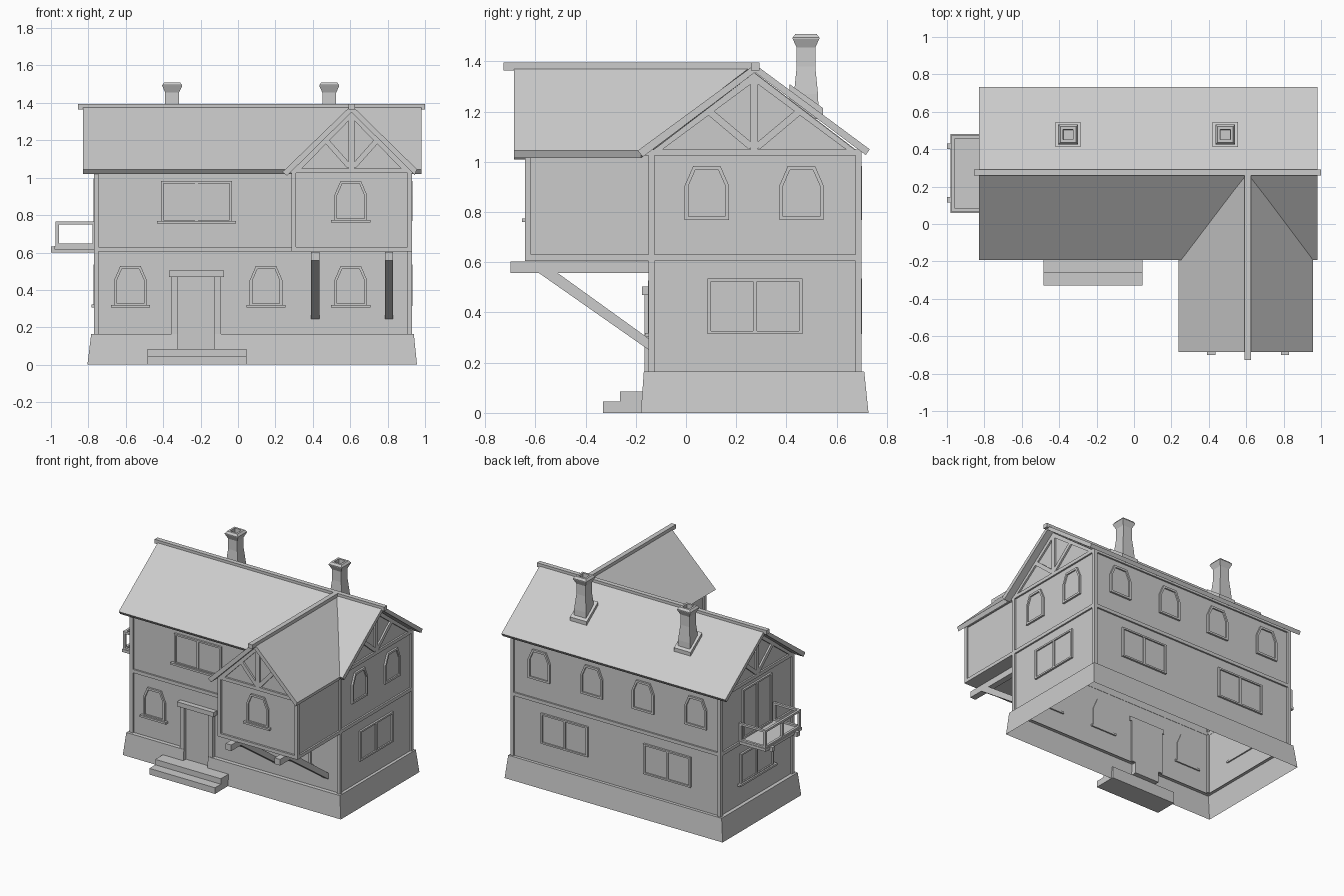
import bpy, bmesh, math
from mathutils import Vector

if "Cube" in bpy.data.objects:
    bpy.data.objects.remove(bpy.data.objects["Cube"])

# Each side maps (u, v, outward distance d) to world space
SIDE = {
    'front': lambda u, v, d: (u, -d, v),
    'back': lambda u, v, d: (u, d, v),
    'right': lambda u, v, d: (d, u, v),
    'left': lambda u, v, d: (-d, u, v),
    'top': lambda u, v, d: (u, v, d),
}
WALL = {'front': 0.138, 'back': 0.688, 'right': 0.918, 'left': 0.758}


def finish(name, bm):
    bmesh.ops.recalc_face_normals(bm, faces=bm.faces)
    me = bpy.data.meshes.new(name)
    bm.to_mesh(me)
    bm.free()
    ob = bpy.data.objects.new(name, me)
    bpy.context.collection.objects.link(ob)
    return ob


def loft(name, rings, caps=True, closed=False):
    """Skin a sequence of 3D loops; closed joins the last loop to the first."""
    bm = bmesh.new()
    vs = [[bm.verts.new(p) for p in r] for r in rings]
    n = len(rings[0])
    pairs = list(zip(vs, vs[1:])) + ([(vs[-1], vs[0])] if closed else [])
    for a, b in pairs:
        for i in range(n):
            j = (i + 1) % n
            bm.faces.new((a[i], a[j], b[j], b[i]))
    if caps and not closed:
        bm.faces.new(vs[0])
        bm.faces.new(vs[-1])
    return finish(name, bm)


def prism(name, pts, d0, d1, side):
    f = SIDE[side]
    return loft(name, [[f(u, v, d) for u, v in pts] for d in (d0, d1)])


def rect(u0, u1, v0, v1):
    return [(u0, v0), (u1, v0), (u1, v1), (u0, v1)]


def box(name, x0, x1, y0, y1, z0, z1):
    return prism(name, rect(x0, x1, y0, y1), z0, z1, 'top')


def ring(name, outer, inner, d0, d1, side):
    f = SIDE[side]
    loops = [(outer, d0), (outer, d1), (inner, d1), (inner, d0)]
    return loft(name, [[f(u, v, d) for u, v in p] for p, d in loops], closed=True)


def bar(name, a, b, w, d0, d1, side):
    a, b = Vector(a), Vector(b)
    t = (b - a).normalized()
    n = Vector((-t.y, t.x)) * w / 2
    return prism(name, [a + n, b + n, b - n, a - n], d0, d1, side)


def timber_panel(name, side, u0, u1, v0, v1, d):
    w = 0.025
    ring(name, rect(u0, u1, v0, v1), rect(u0 + w, u1 - w, v0 + w, v1 - w), d - 0.014, d, side)


def sill(side, u, v, hw, d):
    prism('window_sill', rect(u - hw, u + hw, v - 0.008, v + 0.006), d - 0.01, d + 0.025, side)


def arch(u, v, hw, h, e):
    return [(u - hw + e, v + e), (u + hw - e, v + e), (u + hw - e, v + h * 0.64),
            (u + hw * 0.62 - e * 0.6, v + h - e), (u - hw * 0.62 + e * 0.6, v + h - e),
            (u - hw + e, v + h * 0.64)]


def arched_window(side, u, v, d, with_sill=False):
    ring('arched_window_frame', arch(u, v, 0.088, 0.215, 0), arch(u, v, 0.088, 0.215, 0.015),
         d - 0.005, d + 0.014, side)
    prism('arched_window_pane', arch(u, v, 0.088, 0.215, 0.01), d - 0.005, d + 0.004, side)
    if with_sill:
        sill(side, u, v, 0.105, d)


def double_window(side, u, v, d, hw=0.19, h=0.22, with_sill=False):
    ring('double_window_frame', rect(u - hw, u + hw, v, v + h),
         rect(u - hw + 0.014, u + hw - 0.014, v + 0.012, v + h - 0.012), d - 0.005, d + 0.014, side)
    prism('double_window_mullion', rect(u - 0.008, u + 0.008, v + 0.012, v + h - 0.012), d - 0.005, d + 0.012, side)
    prism('double_window_pane', rect(u - hw + 0.01, u + hw - 0.01, v + 0.01, v + h - 0.01), d - 0.005, d + 0.004, side)
    if with_sill:
        sill(side, u, v, hw + 0.022, d)


def gable_truss(side, c, half, d):
    """King post, two braces and two rafters over a gable centred on c."""
    d0 = d - 0.014
    prism('gable_tie_beam', rect(c - half, c + half, 1.025, 1.05), d0, d, side)
    prism('gable_king_post', rect(c - 0.015, c + 0.015, 1.05, 1.34), d0, d, side)
    k = 0.31 / half
    for s in (-1, 1):
        prism('gable_rafter', [(c + s * half, 1.03), (c + s * (half - 0.06), 1.05),
                               (c, 1.32), (c, 1.355)], d0, d, side)
        bar('gable_brace', (c + s * 0.012, 1.06), (c + s * half * 0.42, 1.06 + 0.14), 0.028, d0, d, side)


# Main house walls, open underneath
def open_walls():
    bm = bmesh.new()
    prof = [(-0.138, 0.16), (-0.138, 1.04), (0.275, 1.355), (0.688, 1.04), (0.688, 0.16)]
    a, b = [[bm.verts.new((x, y, z)) for y, z in prof] for x in (-0.758, 0.918)]
    bm.faces.new(a)
    bm.faces.new(b)
    for i in range(4):
        bm.faces.new((a[i], a[i + 1], b[i + 1], b[i]))
    bmesh.ops.delete(bm, geom=[f for f in bm.faces if abs(f.normal.z) > 0.9], context='FACES')
    finish('house_walls', bm)


# Sloping stone plinth with a notch for the door
def plinth():
    bm = bmesh.new()
    h = 0.165
    lo = [bm.verts.new((x, y, 0)) for x, y in rect(-0.805, 0.957, -0.18, 0.727)]
    hi = [bm.verts.new((x, y, h)) for x, y in rect(-0.785, 0.94, -0.168, 0.71)]
    wall = [bm.verts.new((x, y, h)) for x, y in rect(-0.758, 0.918, -0.138, 0.688)]
    notch = [bm.verts.new((x, -0.18 + 0.012 * z / h, z)) for x, z in
             ((-0.125, h), (-0.125, 0.085), (-0.32, 0.085), (-0.32, h))]
    back = [bm.verts.new((v.co.x, -0.138, v.co.z)) for v in notch]
    bm.faces.new([lo[0], lo[1], hi[1]] + notch + [hi[0]])
    for i in range(1, 4):
        j = (i + 1) % 4
        bm.faces.new((lo[i], lo[j], hi[j], hi[i]))
        bm.faces.new((hi[i], hi[j], wall[j], wall[i]))
    for i in range(3):
        bm.faces.new((notch[i], notch[i + 1], back[i + 1], back[i]))
    bm.faces.new((hi[0], notch[3], back[3], wall[0]))
    bm.faces.new((notch[0], hi[1], wall[1], back[0]))
    finish('plinth', bm)


open_walls()
plinth()

# Overhanging front wing
wing = [(0.297, 0.605), (0.918, 0.605), (0.918, 1.03), (0.607, 1.345), (0.297, 1.03)]
prism('wing_walls', wing, 0.13, 0.628, 'front')

# Timber framing
timber_panel('front_upper_timbers', 'front', -0.77, 0.31, 0.605, 1.05, 0.15)
timber_panel('wing_front_timbers', 'front', 0.285, 0.93, 0.605, 1.05, 0.642)
timber_panel('wing_right_timbers', 'right', -0.642, -0.125, 0.605, 1.05, 0.93)
timber_panel('wing_left_timbers', 'left', -0.642, -0.138, 0.605, 1.05, -0.285)
timber_panel('back_upper_timbers', 'back', -0.77, 0.93, 0.605, 1.05, 0.70)
for side, d in (('right', 0.93), ('left', 0.77)):
    timber_panel(side + '_upper_timbers', side, -0.15, 0.70, 0.605, 1.05, d)
    gable_truss(side, 0.272, 0.425, d)
gable_truss('front', 0.607, 0.325, 0.642)
for x in (-0.77, 0.905):
    for y in (-0.15, 0.675):
        box('corner_post', x, x + 0.025, y, y + 0.025, 0.165, 0.61)

# Roofs: the wing roof ends along the valleys of the main roof
main_roof = [(-0.192, 1.045), (0.275, 1.388), (0.732, 1.05), (0.716, 1.027), (0.275, 1.357), (-0.172, 1.02)]
prism('main_roof', main_roof, -0.83, 0.98, 'right')
wing_roof = [(0.237, 1.03), (0.607, 1.388), (0.957, 1.045), (0.945, 1.015), (0.607, 1.35), (0.262, 1.01)]
valley = [-0.19, 0.27, -0.18, -0.18, 0.27, -0.18]
loft('wing_roof', [[(x, -0.685, z) for x, z in wing_roof],
                   [(x, y, z) for (x, z), y in zip(wing_roof, valley)]])
box('main_ridge', -0.855, 1.0, 0.258, 0.292, 1.365, 1.395)
box('wing_ridge', 0.59, 0.625, -0.727, 0.27, 1.365, 1.395)

# Chimneys with sloped roof collars and hollow flared tops
for cx in (-0.352, 0.488):
    prism('chimney_collar', [(0.412, 1.22), (0.412, 1.31), (0.545, 1.215), (0.545, 1.16)],
          cx - 0.067, cx + 0.067, 'right')
    prof = [(0.050, 1.2), (0.048, 1.27), (0.037, 1.38), (0.037, 1.455), (0.053, 1.49), (0.053, 1.495),
            (0.042, 1.51), (0.027, 1.51), (0.025, 1.46)]
    loft('chimney', [[(cx + sx * r, 0.478 + sy * r, z) for sx, sy in
                      ((-1, -1), (1, -1), (1, 1), (-1, 1))] for r, z in prof])

# Windows
for x in (-0.575, 0.15, 0.603):
    arched_window('front', x, 0.313, WALL['front'], True)
arched_window('front', 0.603, 0.768, 0.628, True)
double_window('front', -0.222, 0.762, WALL['front'], with_sill=True)
for y in (0.083, 0.46):
    arched_window('right', y, 0.768, WALL['right'])
double_window('right', 0.275, 0.315, WALL['right'])
double_window('left', 0.275, 0.315, WALL['left'], with_sill=True)
for x in (0.70, 0.275, -0.14, -0.565):
    arched_window('back', x, 0.768, WALL['back'])
for x in (0.495, -0.335):
    double_window('back', x, 0.315, WALL['back'])

# Front door and steps
prism('door', rect(-0.322, -0.123, 0.085, 0.475), 0.13, 0.143, 'front')
for x in (-0.355, -0.125):
    prism('door_post', rect(x, x + 0.035, 0.165, 0.475), 0.13, 0.165, 'front')
prism('door_lintel', rect(-0.37, -0.075, 0.47, 0.503), 0.13, 0.175, 'front')
box('lower_step', -0.485, 0.045, -0.33, -0.165, 0, 0.045)
box('upper_step', -0.485, 0.045, -0.262, -0.165, 0.045, 0.085)

# Wing support beams and diagonal braces
for x in (0.39, 0.785):
    box('wing_beam', x, x + 0.045, -0.70, -0.14, 0.558, 0.603)
    prism('wing_brace', [(-0.59, 0.56), (-0.515, 0.56), (-0.14, 0.29), (-0.14, 0.245)], x, x + 0.045, 'right')

# Balcony with door and railing on the left side
double_window('left', 0.272, 0.635, WALL['left'], hw=0.165, h=0.36)
box('balcony_floor', -0.98, -0.76, 0.06, 0.48, 0.615, 0.635)
for y in (0.115, 0.4):
    box('balcony_beam', -1.0, -0.76, y, y + 0.03, 0.6, 0.632)
for y in (0.064, 0.458):
    ring('balcony_side_rail', rect(-0.975, -0.76, 0.635, 0.765), rect(-0.957, -0.778, 0.648, 0.75), y, y + 0.018, 'back')
ring('balcony_front_rail', rect(0.064, 0.476, 0.635, 0.765), rect(0.082, 0.458, 0.648, 0.75), 0.957, 0.975, 'left')
box('balcony_middle_post', -0.975, -0.957, 0.261, 0.279, 0.635, 0.755)
